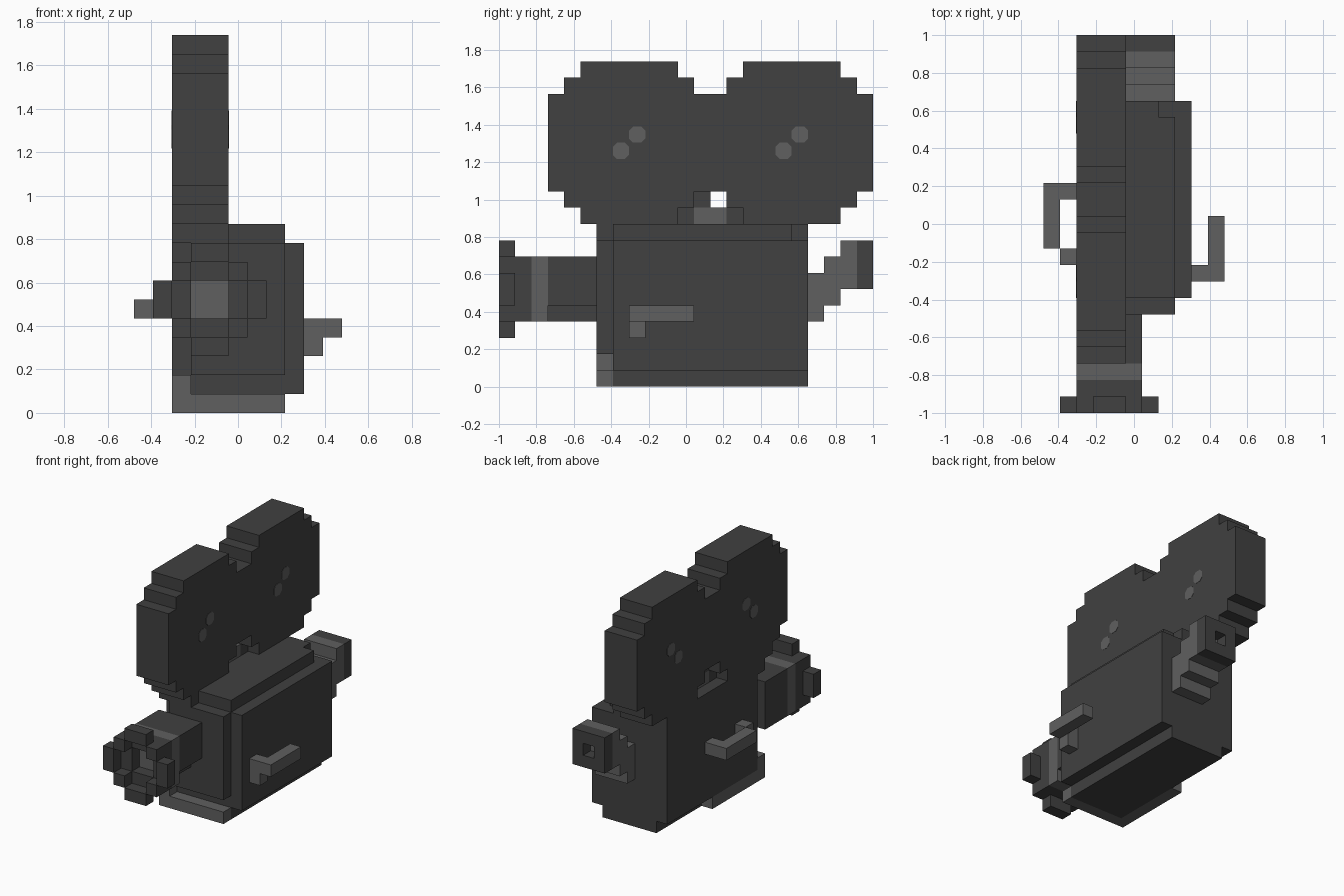
import bpy, bmesh

old = bpy.data.objects.get("Cube")
if old:
    bpy.data.objects.remove(old, do_unlink=True)

U = 2 / 23                      # one block of the grid


def pt(i, j, k):
    """Grid position (x, y, z in blocks) to world position."""
    return ((i - 5.5) * U, -1 + j * U, k * U)


def material(name, v):
    m = bpy.data.materials.new(name)
    m.use_nodes = True
    m.diffuse_color = (v, v, v, 1)
    b = m.node_tree.nodes["Principled BSDF"]
    b.inputs["Base Color"].default_value = (v, v, v, 1)
    b.inputs["Roughness"].default_value = 0.8
    return m


DARK = material("charcoal", 0.052)
LIGHT = material("grey", 0.115)


def finish(name, bm, mat):
    bmesh.ops.recalc_face_normals(bm, faces=bm.faces)
    me = bpy.data.meshes.new(name)
    bm.to_mesh(me)
    bm.free()
    me.materials.append(mat)
    ob = bpy.data.objects.new(name, me)
    bpy.context.collection.objects.link(ob)


def blocks(name, mat, *boxes):
    """One object from boxes given as (i0, i1, j0, j1, k0, k1)."""
    bm = bmesh.new()
    for i0, i1, j0, j1, k0, k1 in boxes:
        vs = bmesh.ops.create_cube(bm, size=1)["verts"]
        for v in vs:
            v.co = pt(i1 if v.co.x > 0 else i0,
                      j1 if v.co.y > 0 else j0,
                      k1 if v.co.z > 0 else k0)
    finish(name, bm, mat)


def side_profile(name, mat, outline, i0, i1):
    """Extrude a (j, k) outline across x from i0 to i1."""
    bm = bmesh.new()
    f = bm.faces.new([bm.verts.new(pt(i0, j, k)) for j, k in outline])
    new = bmesh.ops.extrude_face_region(bm, geom=[f])["geom"]
    for v in new:
        if isinstance(v, bmesh.types.BMVert):
            v.co.x += (i1 - i0) * U
    finish(name, bm, mat)


def four_quarters(q, cj, ck):
    """Mirror a quarter outline into a closed loop around (cj, ck)."""
    loop = q + [(-a, b) for a, b in q[::-1]]
    loop += [(-a, -b) for a, b in loop]
    return [(cj + a, ck + b) for a, b in loop]


# Film reels: stepped discs with small grey hub marks on both faces
STEPS = [(5, 3), (4, 3), (4, 4), (3, 4), (3, 5)]
MARK = [(0.5, 0.25), (0.25, 0.5)]
for side, cj in (("front", 8), ("rear", 18)):
    side_profile(side + "_reel", DARK, four_quarters(STEPS, cj, 15), 2, 5)
    for n, d in enumerate((-0.5, 0.5)):
        mark = four_quarters(MARK, cj + d, 15 + d)
        for face, i0, i1 in (("left", 5, 5.02), ("right", 1.98, 2)):
            side_profile(f"{side}_reel_hub_{face}_{n}", LIGHT, mark, i0, i1)

# Connector between the reels
blocks("reel_connector", DARK, (3, 4, 11, 12, 10, 11), (3, 4, 14, 15, 10, 11),
       (3, 4, 12, 13, 11, 12))
blocks("film_gate", LIGHT, (3, 4, 12, 14, 10, 11))

# Camera body
blocks("body_core", DARK, (3, 8, 7, 19, 0, 9))
blocks("body_lid", DARK, (3, 8, 7, 18, 9, 10), (3, 7, 18, 19, 9, 10))
blocks("front_plate", DARK, (3, 8, 6, 7, 2, 9))
blocks("left_panel", DARK, (8, 9, 7, 19, 1, 9))
blocks("right_panel", DARK, (2, 3, 7, 19, 1, 10))
blocks("reel_support", DARK, (2, 5, 6, 7, 9, 10))
blocks("foot_rail", LIGHT, (2, 8, 6, 7, 0, 1), (2, 3, 7, 13, 0, 1),
       (2, 3, 6, 7, 1, 2))


def ring(i0, i1, k0, k1, a0, a1, c0, c1, j0, j1):
    """Four boxes framing the opening a0..a1 by c0..c1."""
    return [(i0, a0, j0, j1, k0, k1), (a1, i1, j0, j1, k0, k1),
            (a0, a1, j0, j1, k0, c0), (a0, a1, j0, j1, c1, k1)]


# Lens: stepped round hood, square collar, grey glass ring, barrel
hood = [(3, 5, 0, 1, 3, 4), (3, 5, 0, 1, 8, 9),
        (1, 2, 0, 1, 5, 7), (6, 7, 0, 1, 5, 7)]
hood += [(i, i + 1, 0, 1, k, k + 1) for i in (2, 5) for k in (4, 7)]
blocks("lens_hood", DARK, *hood)
blocks("lens_collar", DARK, *ring(2, 6, 4, 8, 3, 5, 5, 7, 1, 2))
blocks("lens_ring", LIGHT, (2, 6, 2, 3, 4, 8))
blocks("lens_barrel", DARK, (2, 6, 3, 6, 5, 8), (2, 5, 3, 6, 4, 5))

# Eyepiece: rising grey steps and a dark hollow cup
blocks("eyepiece_arm", LIGHT, *[(5, 8, 19 + n, 20 + n, 4 + n, 7 + n)
                                for n in range(3)])
blocks("eyepiece_cup", DARK, *ring(5, 8, 6, 9, 6, 7, 7, 8, 22, 23))

# Side handles
blocks("left_crank", LIGHT, (10, 11, 8, 12, 4, 5), (9, 10, 8, 9, 3, 5))
blocks("right_handle", LIGHT, (0, 1, 10, 14, 5, 6), (1, 2, 13, 14, 5, 6),
       (1, 2, 9, 10, 5, 6))
